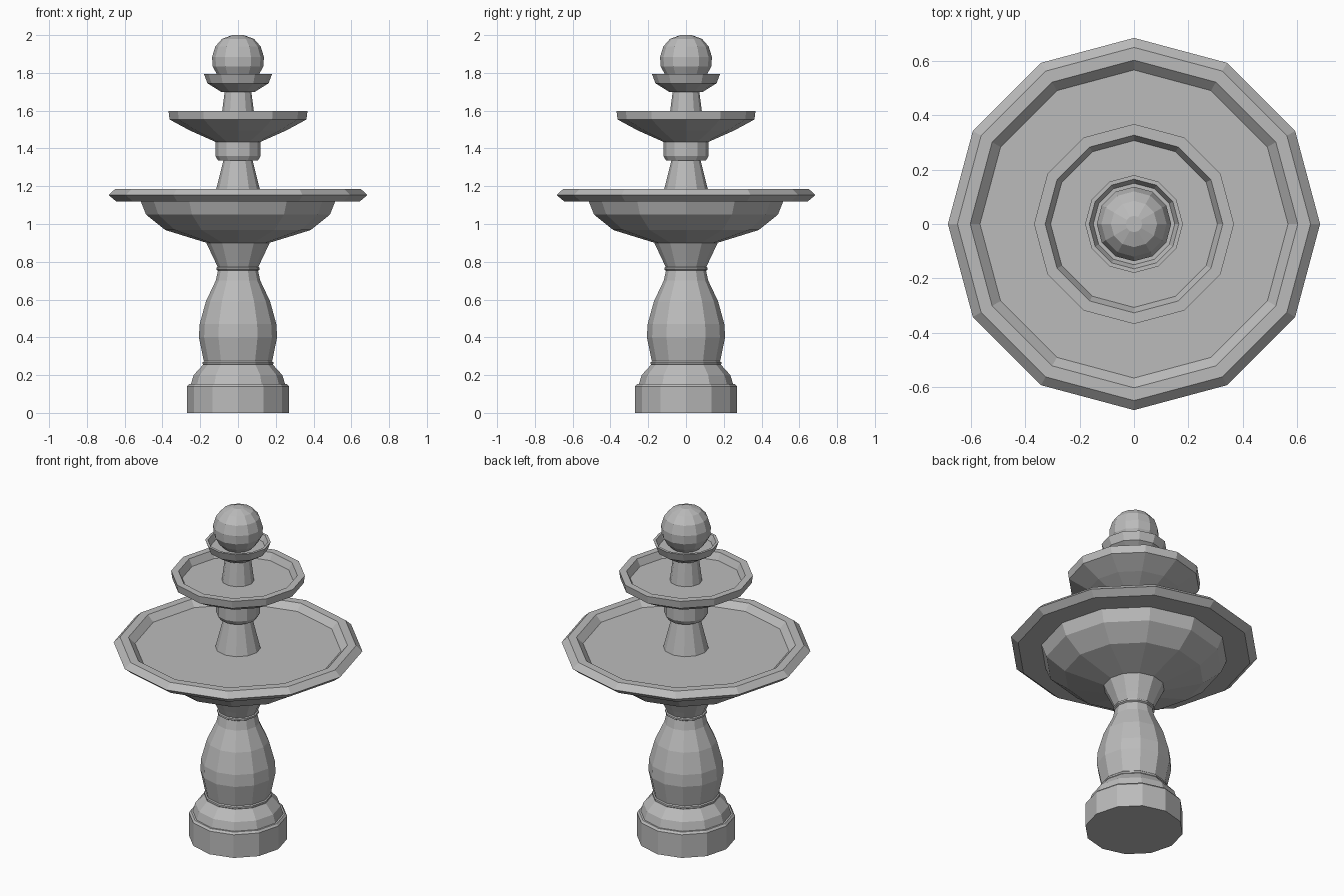
import bpy
import bmesh
from math import cos, sin, tau

cube = bpy.data.objects.get("Cube")
if cube:
    bpy.data.objects.remove(cube)

SIDES = 12

stone = bpy.data.materials.new("grey_stone")
stone.use_nodes = True
colour = (0.5, 0.5, 0.5, 1)
stone.diffuse_color = colour
stone.node_tree.nodes["Principled BSDF"].inputs["Base Color"].default_value = colour


def lathe(name, profile):
    """Turn a bottom-to-top (radius, height) profile into a closed faceted solid."""
    bm = bmesh.new()
    rings = [[bm.verts.new((r * cos(tau * i / SIDES), r * sin(tau * i / SIDES), z))
              for i in range(SIDES)] for r, z in profile]
    for low, high in zip(rings, rings[1:]):
        for i in range(SIDES):
            j = (i + 1) % SIDES
            bm.faces.new((low[i], low[j], high[j], high[i]))
    bm.faces.new(rings[0][::-1])
    bm.faces.new(rings[-1])
    mesh = bpy.data.meshes.new(name)
    bm.to_mesh(mesh)
    bm.free()
    mesh.materials.append(stone)
    obj = bpy.data.objects.new(name, mesh)
    bpy.context.collection.objects.link(obj)
    return obj


# Foot and its rounded shoulder
lathe("foot", [(0.27, 0), (0.27, 0.14), (0.26, 0.152)])
lathe("foot_shoulder", [(0.25, 0.15), (0.235, 0.20), (0.185, 0.255)])
lathe("lower_band", [(0.18, 0.252), (0.187, 0.258), (0.187, 0.268), (0.18, 0.274)])

# Baluster column
lathe("baluster", [(0.18, 0.27), (0.207, 0.40), (0.203, 0.47), (0.17, 0.59),
                   (0.118, 0.70), (0.105, 0.757)])
lathe("upper_band", [(0.105, 0.752), (0.115, 0.758), (0.115, 0.768), (0.105, 0.774)])
lathe("column_flare", [(0.107, 0.77), (0.125, 0.81), (0.168, 0.90)])

# Large basin with a recessed water floor
lathe("large_basin", [(0.165, 0.90), (0.385, 0.968), (0.487, 1.05), (0.515, 1.12),
                      (0.645, 1.12), (0.685, 1.153), (0.65, 1.186), (0.603, 1.186),
                      (0.567, 1.15)])
lathe("middle_stem", [(0.127, 1.14), (0.075, 1.345)])
lathe("middle_collar", [(0.105, 1.335), (0.12, 1.36), (0.12, 1.44)])

# Middle basin
lathe("middle_basin", [(0.12, 1.435), (0.255, 1.495), (0.362, 1.553), (0.368, 1.598),
                       (0.327, 1.598), (0.307, 1.557)])
lathe("top_stem", [(0.09, 1.55), (0.07, 1.705)])

# Cup and ball finial
lathe("finial_cup", [(0.09, 1.70), (0.162, 1.745), (0.18, 1.793), (0.165, 1.793),
                     (0.15, 1.76)])
lathe("finial_ball", [(0.07, 1.75), (0.11, 1.79), (0.135, 1.835), (0.137, 1.885),
                      (0.12, 1.94), (0.085, 1.98), (0.03, 2.0)])
